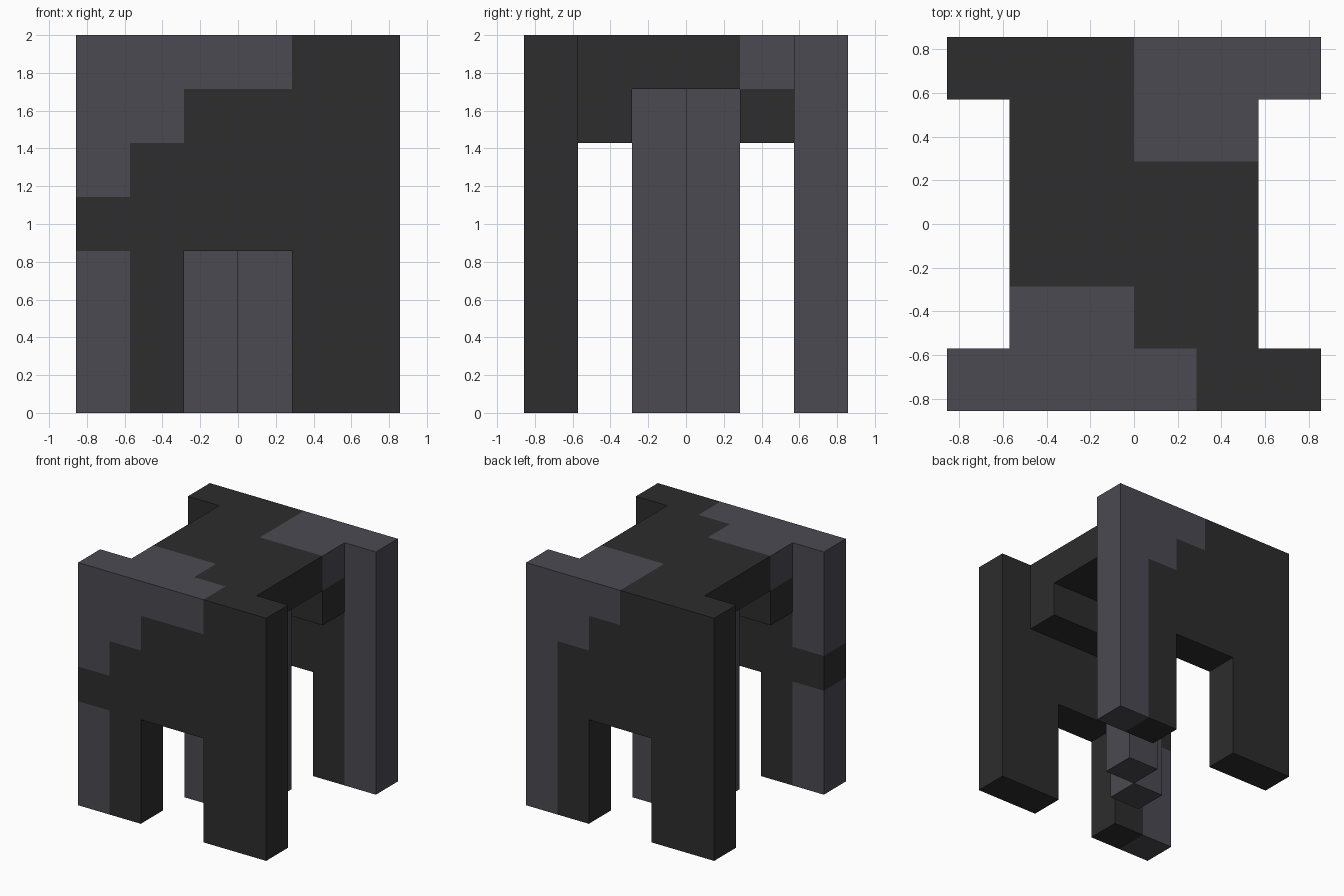
import bpy
import bmesh
import math
from itertools import product
from mathutils import Vector

cube = bpy.data.objects.get("Cube")
if cube:
    bpy.data.objects.remove(cube, do_unlink=True)

UNIT = 2 / 7  # the model is laid out on a block grid seven units tall


def make_material(name, colour):
    mat = bpy.data.materials.new(name)
    mat.use_nodes = True
    mat.diffuse_color = colour
    bsdf = next(n for n in mat.node_tree.nodes if n.type == 'BSDF_PRINCIPLED')
    bsdf.inputs["Base Color"].default_value = colour
    bsdf.inputs["Roughness"].default_value = 0.9
    return mat


MATERIALS = [make_material("charcoal", (0.026, 0.026, 0.026, 1)),
             make_material("slate_grey", (0.070, 0.068, 0.084, 1))]


def block_solid(name, xs, ys, zs, is_grey, is_gap=lambda x, y, z: False):
    """Closed shell around grid blocks; each block is coloured by a rule."""
    cells = {c for c in product(range(*xs), range(*ys), range(*zs)) if not is_gap(*c)}
    bm = bmesh.new()
    for cell in cells:
        centre = Vector(cell) + Vector((0.5, 0.5, 0.5))
        for axis, side in product(range(3), (-1, 1)):
            normal = Vector((0, 0, 0))
            normal[axis] = side
            if tuple(int(v) for v in Vector(cell) + normal) in cells:
                continue
            u = Vector((0, 0, 0))
            u[(axis + 1) % 3] = 0.5
            v = normal.cross(u)
            mid = centre + normal * 0.5
            corners = (mid - u - v, mid + u - v, mid + u + v, mid - u + v)
            face = bm.faces.new([bm.verts.new(p * UNIT) for p in corners])
            face.material_index = int(is_grey(*cell))
    # Weld the blocks and merge flat areas of one colour
    bmesh.ops.remove_doubles(bm, verts=bm.verts, dist=0.001)
    bmesh.ops.dissolve_limit(bm, angle_limit=math.radians(1), verts=bm.verts,
                             edges=bm.edges, delimit={'MATERIAL'})
    mesh = bpy.data.meshes.new(name)
    bm.to_mesh(mesh)
    bm.free()
    for mat in MATERIALS:
        mesh.materials.append(mat)
    obj = bpy.data.objects.new(name, mesh)
    bpy.context.collection.objects.link(obj)
    return obj


def leg_gap(x, y, z):
    return -1 <= x < 1 and z < 3


# Stepped grey patches on the end panels
def front_grey(x, y, z):
    if z == 3:
        return False
    return x < {6: 1, 5: -1}.get(z, -2)


def back_grey(x, y, z):
    return x >= {6: 0, 5: 1}.get(z, 2)


# End panels, each with two legs
block_solid("front_panel", (-3, 3), (-3, -2), (0, 7), front_grey, leg_gap)
block_solid("back_panel", (-3, 3), (2, 3), (0, 7), back_grey, leg_gap)

# Top slab with a lower rib against each panel
block_solid("top_slab", (-2, 2), (-2, 2), (5, 7),
            lambda x, y, z: z == 6 and ((x < 0 and y == -2) or (x >= 0 and y == 1)),
            lambda x, y, z: z == 5 and -1 <= y < 1)

# Two pillars meeting at one edge below the slab
for label, start in (("right", -1), ("left", 0)):
    block_solid(label + "_pillar", (start, start + 1), (start, start + 1), (0, 6),
                lambda x, y, z: True)
